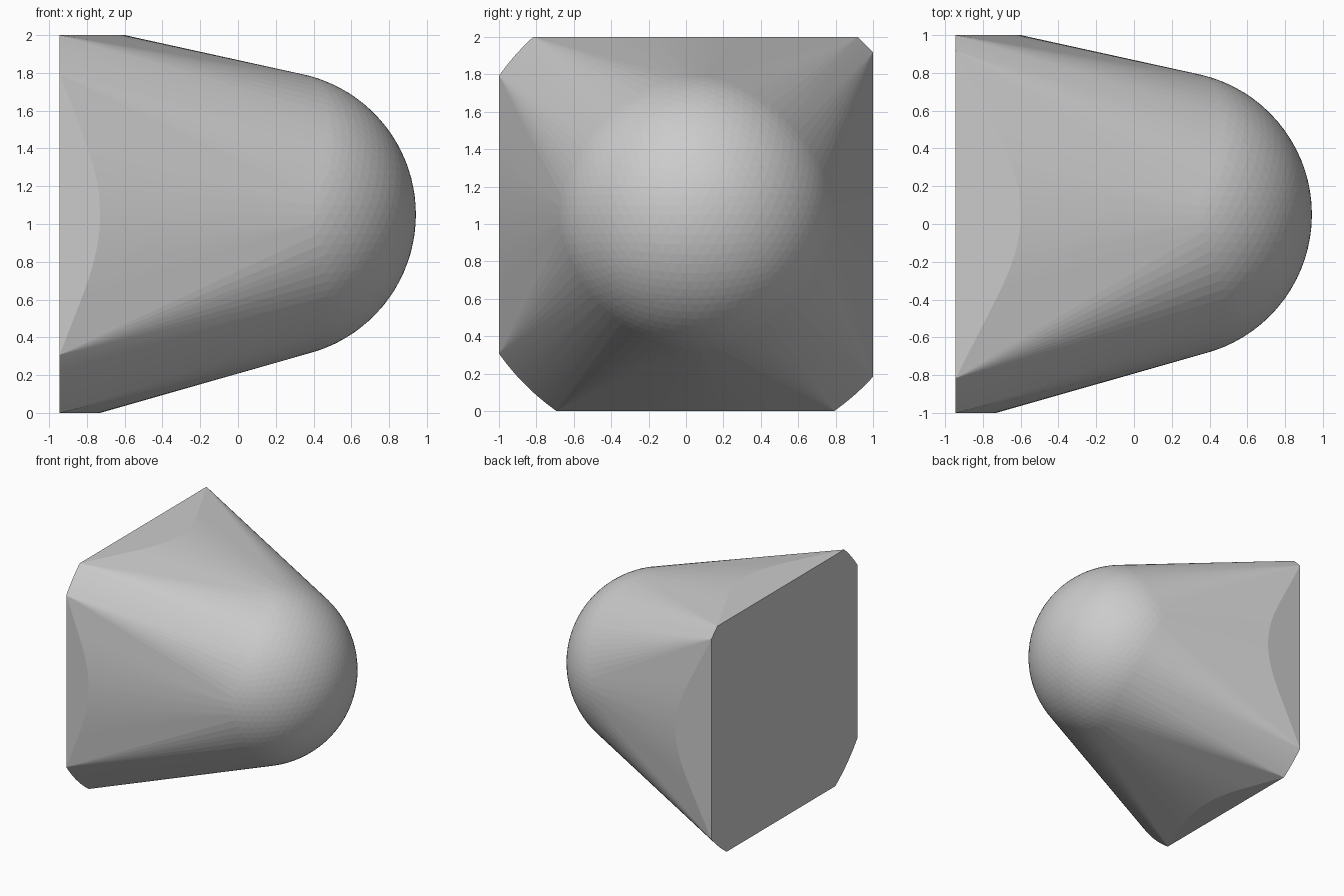
import bpy, bmesh, math
from mathutils import Matrix, Vector

cube = bpy.data.objects.get("Cube")
if cube:
    bpy.data.objects.remove(cube, do_unlink=True)

AXIS_Y, AXIS_Z = 0.05, 1.05      # axis of the rounded nose
BACK_X, RIM = -0.944, 1.286      # flat back and the radius of its rim
NOSE_R, NOSE_X = 0.76, 0.182


def flare_x(r):
    """Depth at which the flared skirt reaches radius r."""
    return max(BACK_X, -0.6 - 1.3 * (r - 0.95) + 1.1 * (r - 0.95) * (r - 1.05))


bm = bmesh.new()

# Rounded nose
bmesh.ops.create_icosphere(bm, subdivisions=5, radius=NOSE_R,
                           matrix=Matrix.Translation((NOSE_X, AXIS_Y, AXIS_Z)))
bmesh.ops.delete(bm, geom=bm.faces[:] + bm.edges[:], context='EDGES_FACES')

# Curved edges of the four flat side panels
STEPS = 32
for dist, sign in ((0.95, 1), (1.05, -1)):
    half = math.sqrt(RIM ** 2 - dist ** 2)
    for i in range(STEPS + 1):
        t = half * (2 * i / STEPS - 1)
        x = BACK_X if i in (0, STEPS) else flare_x(math.hypot(dist, t))
        bm.verts.new((x, AXIS_Y + sign * dist, AXIS_Z + t))
        bm.verts.new((x, AXIS_Y + t, AXIS_Z + sign * dist))

# Arcs at the corners of the flat back
for i in range(360):
    a = math.radians(i)
    p = Vector((BACK_X, AXIS_Y + RIM * math.cos(a), AXIS_Z + RIM * math.sin(a)))
    if abs(p.y) < 0.999 and abs(p.z - 1) < 0.999:
        bm.verts.new(p)

# Stretch one skin over everything
bmesh.ops.convex_hull(bm, input=bm.verts[:])
loose = [v for v in bm.verts if not v.link_faces]
bmesh.ops.delete(bm, geom=loose, context='VERTS')
bmesh.ops.recalc_face_normals(bm, faces=bm.faces[:])

mesh = bpy.data.meshes.new("rounded_nose_block")
bm.to_mesh(mesh)
bm.free()
block = bpy.data.objects.new("rounded_nose_block", mesh)
bpy.context.collection.objects.link(block)

# Plain grey material
grey = bpy.data.materials.new("plain_grey")
grey.use_nodes = True
color = (0.6, 0.6, 0.6, 1)
grey.diffuse_color = color
grey.node_tree.nodes["Principled BSDF"].inputs["Base Color"].default_value = color
mesh.materials.append(grey)
